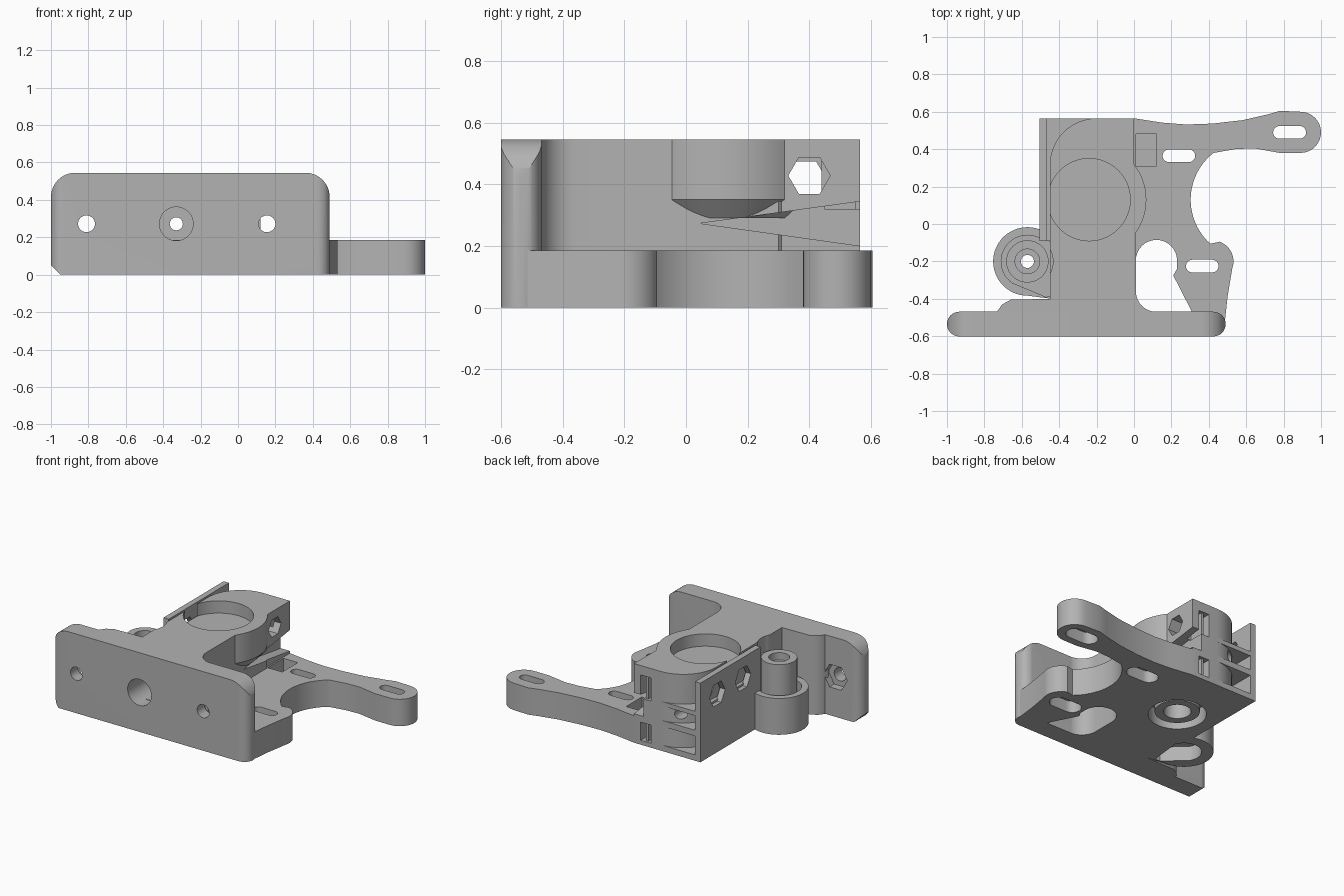
import bpy, bmesh
from math import cos, sin, radians

cube = bpy.data.objects.get("Cube")
if cube:
    bpy.data.objects.remove(cube, do_unlink=True)

grey = bpy.data.materials.new("printed grey")
grey.use_nodes = True
grey.diffuse_color = (0.45, 0.45, 0.45, 1)
grey.node_tree.nodes["Principled BSDF"].inputs["Base Color"].default_value = (0.45, 0.45, 0.45, 1)

AXES = {"z": lambda a, b, t: (a, b, t),
        "x": lambda a, b, t: (t, a, b),
        "y": lambda a, b, t: (a, t, b)}


def arc(cx, cy, r, start, end, n=16):
    angles = [radians(start + (end - start) * i / n) for i in range(n + 1)]
    return [(cx + r * cos(a), cy + r * sin(a)) for a in angles]


def circle(cx, cy, r, n=48):
    return arc(cx, cy, r, 0, 360 - 360 / n, n - 1)


def slot(cx, cy, half, r):
    return arc(cx + half - r, cy, r, -90, 90) + arc(cx - half + r, cy, r, 90, 270)


def rect(a0, a1, b0, b1):
    return [(a0, b0), (a1, b0), (a1, b1), (a0, b1)]


def loft(name, sections, axis="z"):
    """Skin equal-length outlines given as (outline, height) pairs."""
    bm = bmesh.new()
    rings = [[bm.verts.new(AXES[axis](a, b, t)) for a, b in pts] for pts, t in sections]
    bm.faces.new(rings[0])
    bm.faces.new(rings[-1])
    n = len(rings[0])
    for low, high in zip(rings, rings[1:]):
        for i in range(n):
            j = (i + 1) % n
            bm.faces.new((low[i], low[j], high[j], high[i]))
    bmesh.ops.recalc_face_normals(bm, faces=bm.faces)
    mesh = bpy.data.meshes.new(name)
    bm.to_mesh(mesh)
    bm.free()
    mesh.materials.append(grey)
    obj = bpy.data.objects.new(name, mesh)
    bpy.context.collection.objects.link(obj)
    return obj


def prism(name, pts, t0, t1, axis="z"):
    return loft(name, [(pts, t0), (pts, t1)], axis)


def combine(obj, other, operation):
    mod = obj.modifiers.new("combine", "BOOLEAN")
    mod.operation, mod.solver, mod.object = operation, "EXACT", other
    bpy.context.view_layer.objects.active = obj
    bpy.ops.object.modifier_apply(modifier=mod.name)
    bpy.data.objects.remove(other, do_unlink=True)


def cut(obj, pts, t0, t1, axis="z"):
    combine(obj, prism("cutter", pts, t0, t1, axis), "DIFFERENCE")


BORE = (-0.24, 0.13)
LUG = (-0.57, -0.2)

# Front mounting plate: rounded face outline crossed with a round-ended plan
face = (arc(0.36, 0.415, 0.13, 0, 90) + arc(-0.87, 0.415, 0.13, 90, 180)
        + [(-1, 0.05), (-0.95, 0), (0.49, 0)])
front_plate = prism("front_plate", face, -0.7, -0.4, "y")
combine(front_plate, prism("plan", slot(-0.255, -0.535, 0.745, 0.066), -0.1, 0.7), "INTERSECT")
for x in (-0.81, 0.155):
    cut(front_plate, circle(x, 0.272, 0.045), -0.7, -0.4, "y")
    cut(front_plate, circle(x, 0.272, 0.09, 6), -0.52, -0.4, "y")
cut(front_plate, circle(-0.33, 0.272, 0.09), -0.7, -0.4, "y")

# Flat base with the motor arm and tab
outline = ([(-0.45, -0.5), (0.44, -0.54), (0.485, -0.53), (0.5, -0.39)]
           + arc(0.42, -0.2, 0.112, -20, 70, 10)
           + arc(0.62, 0.13, 0.317, 228, 128, 20)
           + [(0.54, 0.4), (0.64, 0.405), (0.78, 0.38)]
           + arc(0.89, 0.49, 0.11, -90, 90)
           + [(0.78, 0.605), (0.72, 0.587), (0.58, 0.555), (0.42, 0.537), (0.28, 0.532),
              (0.15, 0.542), (0, 0.565), (-0.2, 0.565)]
           + arc(-0.2, 0.315, 0.25, 90, 180))
base = prism("base_plate", outline, 0, 0.185)
opening = (arc(0.12, -0.36, 0.11, 180, 270, 8) + [(0.31, -0.47), (0.21, -0.275), (0.23, -0.24)]
           + arc(0.12, -0.195, 0.11, 0, 180))
cut(base, opening, -0.1, 0.3)
for x, y, half in ((0.24, 0.365, 0.087), (0.365, -0.225, 0.087), (0.832, 0.49, 0.088)):
    cut(base, slot(x, y, half, 0.034), -0.1, 0.3)
    cut(base, slot(x, y, half + 0.025, 0.058), -0.1, 0.08)
cut(base, rect(0.01, 0.12, 0.31, 0.48), 0.07, 0.3)
cut(base, circle(*BORE, 0.18), -0.1, 0.11)
cut(base, circle(*BORE, 0.085), 0.05, 0.3)

# Ring seat under the base
ring = prism("bottom_ring", circle(*BORE, 0.14), 0.02, 0.13)
cut(ring, circle(*BORE, 0.085), -0.1, 0.3)

# Upper block with the round bearing housing
block = ([(-0.45, -0.5), (0.12, -0.5)] + arc(0.12, -0.36, 0.11, 270, 180, 8)
         + [(0.01, 0.3), (0, 0.31), (0, 0.565), (-0.2, 0.565)]
         + arc(-0.2, 0.315, 0.25, 90, 180))
body = prism("upper_body", block, 0.185, 0.545)
cut(body, [(0.045, 0.273), (0.6, 0.195), (0.6, 0.349)], -0.07, 0.2, "x")
housing = loft("housing", [(circle(*BORE, 0.255, 64), 0.29), (circle(*BORE, 0.306, 64), 0.35),
                           (circle(*BORE, 0.306, 64), 0.545)])
combine(housing, prism("limit", rect(-0.2, 0.2, -0.1, 0.36), 0.2, 0.7), "INTERSECT")
combine(body, housing, "UNION")
cut(body, circle(*BORE, 0.22, 64), 0.46, 0.7)
cut(body, circle(*BORE, 0.085), 0.1, 0.3)
cut(body, circle(0.4, 0.428, 0.068, 6), -0.6, 0.2, "x")
cut(body, circle(-0.33, 0.272, 0.035, 24), -0.7, 0.7, "y")
cut(body, circle(-0.33, 0.272, 0.09), -0.7, -0.35, "y")
cut(body, circle(*LUG, 0.137), 0.15, 0.7)

# Paired sockets in the back wall, each with a divider
for part, z0, z1 in ((body, 0.32, 0.48), (base, 0.03, 0.155)):
    cut(part, rect(-0.13, -0.05, z0, z1), 0.45, 0.7, "y")
    prism("socket_divider", rect(-0.098, -0.082, z0 - 0.01, z1 + 0.01), 0.44, 0.55, "y")

# Side guard with hexagonal holes, tied to the body by shelves
guard = prism("side_guard", rect(-0.09, 0.565, 0, 0.545), -0.505, -0.465, "x")
for y, z in ((0.38, 0.4), (0.1, 0.4)):
    cut(guard, circle(y, z, 0.085, 6), -0.6, -0.4, "x")
corner = [(-0.475, -0.09), (-0.44, -0.09), (-0.44, 0.35), (-0.19, 0.55), (-0.19, 0.565), (-0.475, 0.565)]
for z0, z1 in ((0.0, 0.04), (0.17, 0.21), (0.31, 0.34)):
    prism("guard_shelf", corner, z0, z1)

# Gusset joining the plate and block
gusset = [(-0.44, -0.5), (-0.74, -0.5), (-0.73, -0.465), (-0.705, -0.43), (-0.66, -0.405), (-0.44, -0.4)]
prism("side_gusset", gusset, 0, 0.545)

# Screw lug: cupped rim around a taller hollow boss
lug = prism("lug_rim", arc(*LUG, 0.183, 70, 270, 32) + [(-0.44, -0.4), (-0.44, -0.03)], 0, 0.25)
cut(lug, arc(*LUG, 0.14, 60, 235, 24) + [(-0.47, -0.39), (-0.43, -0.38), (-0.43, -0.1)], 0.16, 0.4)
cut(lug, arc(*LUG, 0.11, 20, 210, 24) + [(-0.53, -0.38), (-0.49, -0.38)], -0.1, 0.1)
cut(lug, circle(*LUG, 0.035, 24), -0.1, 0.4)
boss = prism("lug_boss", circle(*LUG, 0.113), 0.15, 0.45)
cut(boss, circle(*LUG, 0.066), 0.4, 0.6)
cut(boss, circle(*LUG, 0.035, 24), 0.1, 0.6)

# Smooth the curves, keep the edges crisp
bpy.ops.object.select_all(action="DESELECT")
for obj in bpy.context.collection.objects:
    if obj.type == "MESH" and obj.data.materials.get("printed grey"):
        obj.select_set(True)
        bpy.context.view_layer.objects.active = obj
bpy.ops.object.shade_smooth_by_angle(angle=radians(30))
